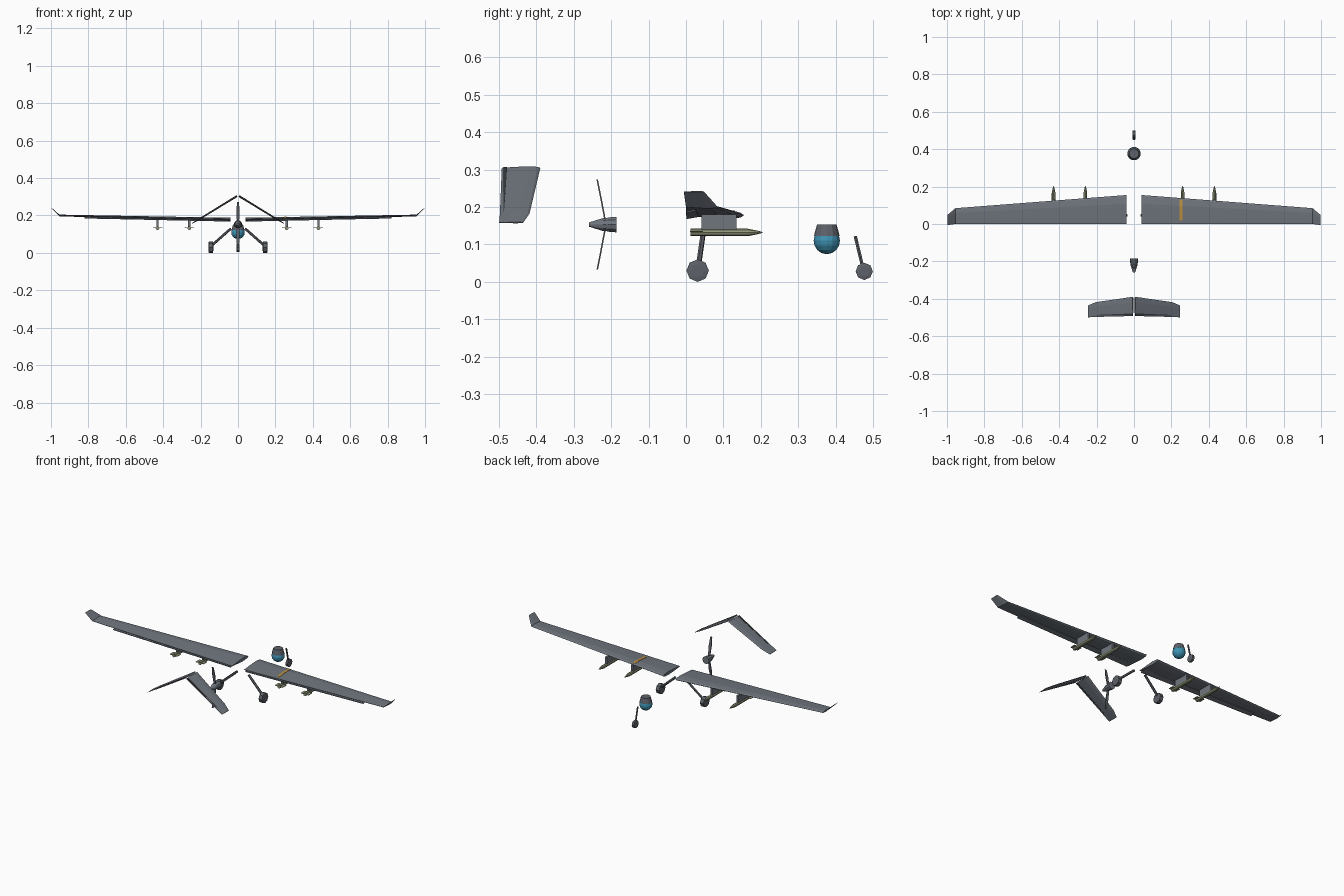
import bpy, bmesh, math
from mathutils import Vector

cube = bpy.data.objects.get("Cube")
if cube:
    bpy.data.objects.remove(cube, do_unlink=True)


def material(name, rgb):
    m = bpy.data.materials.new(name)
    m.use_nodes = True
    m.diffuse_color = (*rgb, 1)
    m.node_tree.nodes["Principled BSDF"].inputs["Base Color"].default_value = (*rgb, 1)
    return m


GREY = material("airframe grey", (0.16, 0.18, 0.21))
DARK = material("dark grey", (0.035, 0.04, 0.045))
GEAR = material("gear grey", (0.11, 0.12, 0.14))
OLIVE = material("olive green", (0.28, 0.31, 0.19))
BLUE = material("sensor blue", (0.05, 0.29, 0.45))
ORANGE = material("orange stripe", (0.50, 0.27, 0.05))


def finish(name, bm, mat):
    bmesh.ops.recalc_face_normals(bm, faces=bm.faces)
    mesh = bpy.data.meshes.new(name)
    bm.to_mesh(mesh)
    bm.free()
    mesh.materials.append(mat)
    obj = bpy.data.objects.new(name, mesh)
    bpy.context.collection.objects.link(obj)
    return obj


def skin(name, rings, mat):
    """Bridge equal-length rings of points and cap both ends."""
    bm = bmesh.new()
    loops = [[bm.verts.new(p) for p in ring] for ring in rings]
    for a, b in zip(loops, loops[1:]):
        for i in range(len(a)):
            j = (i + 1) % len(a)
            bm.faces.new((a[i], a[j], b[j], b[i]))
    bm.faces.new(loops[0])
    bm.faces.new(loops[-1])
    return finish(name, bm, mat)


FOIL = [(0, 0), (0.06, 0.32), (0.3, 0.5), (0.65, 0.32), (1, 0.06),
        (1, -0.06), (0.65, -0.32), (0.3, -0.5), (0.06, -0.32)]
PLATE = [(0, 0.5), (1, 0.5), (1, -0.5), (0, -0.5)]


def surface(name, stations, mat, side=1, up=(0, 0, 1), shape=FOIL):
    """Loft a section through (leading point, trailing point, thickness)."""
    flip = Vector((side, 1, 1))
    rings = []
    for lead, trail, thick in stations:
        lead, trail = Vector(lead), Vector(trail)
        rings.append([(lead.lerp(trail, c) + Vector(up) * t * thick) * flip
                      for c, t in shape])
    return skin(name, rings, mat)


def lathe(name, profile, centre, axis, mat, n=8):
    """Revolve (distance, radius) pairs about an axis."""
    q = Vector((0, 0, 1)).rotation_difference(Vector(axis))
    rings = [[Vector(centre) + q @ Vector((r * math.cos(k * math.tau / n),
                                           r * math.sin(k * math.tau / n), d))
              for k in range(n)] for d, r in profile]
    return skin(name, rings, mat)


def rod(name, a, b, radius, mat):
    d = Vector(b) - Vector(a)
    return lathe(name, [(0, radius), (d.length, radius)], a, d.normalized(), mat, 6)


def box(name, centre, size, mat):
    bm = bmesh.new()
    bmesh.ops.create_cube(bm, size=1)
    for v in bm.verts:
        v.co = Vector(centre) + v.co * Vector(size)
    return finish(name, bm, mat)


def wing_station(x, extra=0):
    f = (x - 0.04) / 0.91
    z = 0.178 + 0.022 * f + extra
    return (x, 0.155 - 0.07 * f, z), (x, 0, z), 0.02 - 0.011 * f


for side, label in ((1, "left"), (-1, "right")):
    # wing with upturned tip
    tip = ((0.998, 0.048, 0.241), (0.998, -0.006, 0.241), 0.003)
    surface(f"{label}_wing", [wing_station(0.04), wing_station(0.955), tip], GREY, side)

    # drooped flap under the trailing edge
    surface(f"{label}_flap", [((0.05, 0.035, 0.176), (0.05, 0.001, 0.17), 0.005),
                              ((0.82, 0.026, 0.192), (0.82, 0.001, 0.186), 0.004)],
            GREY, side, shape=PLATE)

    # inverted V tail panel and its hinge gap
    up = (0.53, 0, 0.85)
    surface(f"{label}_tail", [((0.005, -0.389, 0.304), (0.005, -0.492, 0.304), 0.011),
                              ((0.205, -0.418, 0.182), (0.205, -0.497, 0.182), 0.008),
                              ((0.245, -0.435, 0.158), (0.245, -0.499, 0.158), 0.004)],
            GREY, side, up)
    surface(f"{label}_tail_hinge", [((0.006, -0.478, 0.304), (0.006, -0.488, 0.304), 0.007),
                                    ((0.2, -0.486, 0.185), (0.2, -0.488, 0.185), 0.005)],
            DARK, side, up, PLATE)

    # main landing gear
    rod(f"{label}_main_strut", (side * 0.038, 0.046, 0.13), (side * 0.14, 0.033, 0.04), 0.007, GEAR)
    lathe(f"{label}_main_wheel", [(-0.013, 0.018), (-0.011, 0.03), (0.011, 0.03), (0.013, 0.018)],
          (side * 0.145, 0.031, 0.03), (1, 0, 0), GEAR)

    # pylons and stores
    for place, x in (("inner", 0.26), ("outer", 0.43)):
        x *= side
        box(f"{label}_{place}_pylon", (x, 0.088, 0.159), (0.012, 0.093, 0.042), GREY)
        lathe(f"{label}_{place}_store", [(0.012, 0.01), (0.165, 0.01), (0.195, 0.004), (0.204, 0.001)],
              (x, 0, 0.132), (0, 1, 0), OLIVE)
        box(f"{label}_{place}_store_fins", (x, 0.028, 0.134), (0.05, 0.034, 0.003), OLIVE)

# painted wing stripe
surface("wing_stripe", [wing_station(0.242, 0.0015), wing_station(0.258, 0.0015)], ORANGE,
        shape=[(0.06, 0.3), (0.3, 0.5), (0.65, 0.32), (0.87, 0.15), (0.87, 0.05), (0.06, 0.05)])

# pusher propeller
lathe("spinner", [(-0.259, 0.006), (-0.222, 0.018), (-0.212, 0.018), (-0.208, 0.02), (-0.185, 0.022)],
      (0, 0, 0.153), (0, 1, 0), GREY, 10)
for s, label in ((1, "upper"), (-1, "lower")):
    blade = [[(dx * w, y + dy * 0.002, 0.153 + s * h) for dx, dy in ((-1, -1), (1, -1), (1, 1), (-1, 1))]
             for w, y, h in ((0.006, -0.216, 0.012), (0.009, -0.227, 0.07), (0.005, -0.237, 0.12))]
    skin(f"{label}_blade", blade, GEAR)

# sensor turret
lathe("sensor_collar", [(0.123, 0.034), (0.132, 0.032), (0.153, 0.026)], (0, 0.376, 0), (0, 0, 1), GEAR, 12)
ball = [(0.11 + 0.036 * math.sin(a), 0.036 * math.cos(a))
        for a in (math.radians(d) for d in range(-88, 23, 22))]
lathe("sensor_ball", ball, (0, 0.376, 0), (0, 0, 1), BLUE, 14)

# nose landing gear
rod("nose_strut", (0, 0.452, 0.122), (0, 0.473, 0.035), 0.005, GEAR)
lathe("nose_wheel", [(-0.009, 0.014), (-0.007, 0.023), (0.007, 0.023), (0.009, 0.014)],
      (0, 0.476, 0.028), (1, 0, 0), GEAR)
